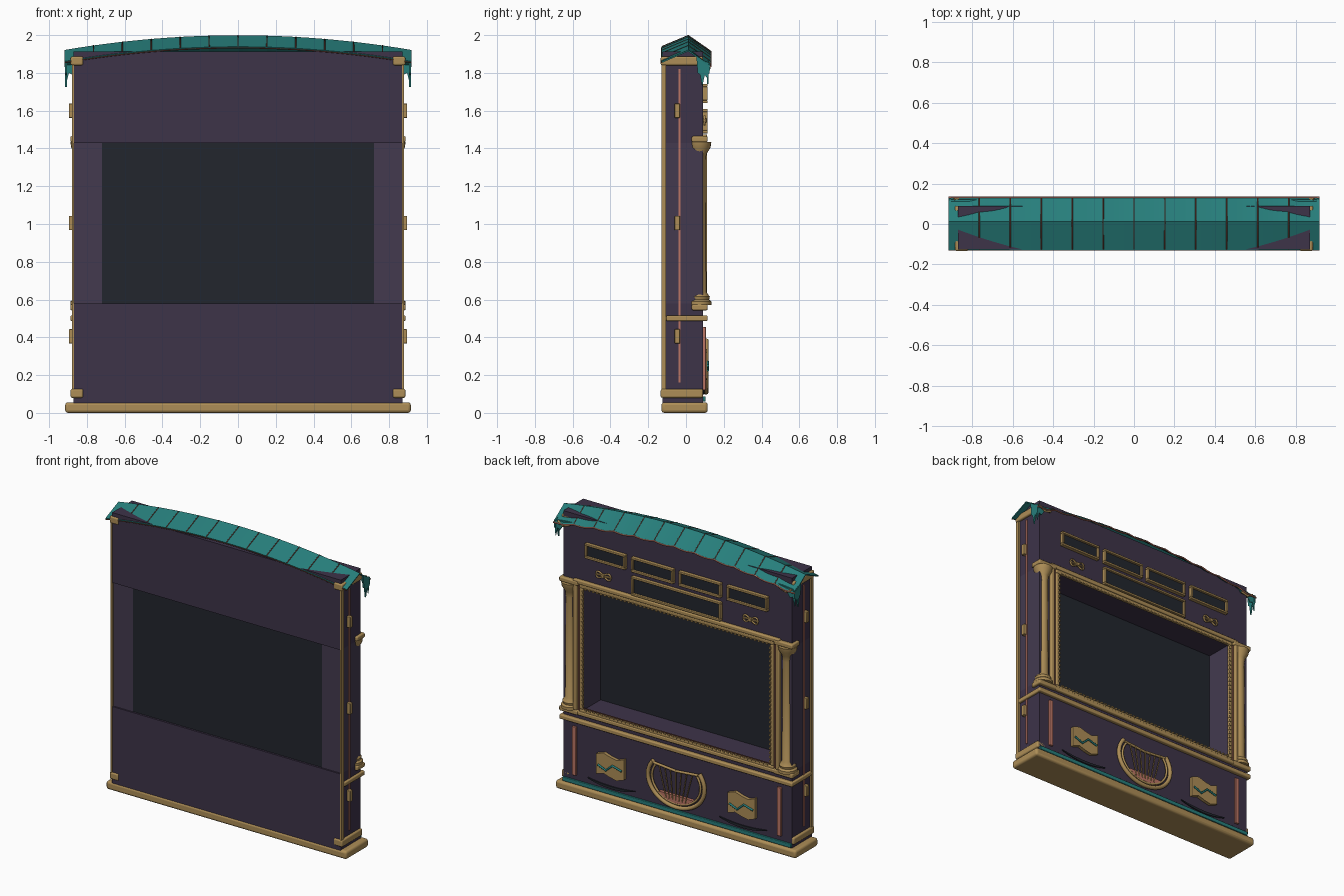
import bpy, bmesh, math
from mathutils import Vector

cube = bpy.data.objects.get("Cube")
if cube:
    bpy.data.objects.remove(cube, do_unlink=True)


def material(name, r, g, b):
    m = bpy.data.materials.new(name)
    m.use_nodes = True
    m.diffuse_color = (r, g, b, 1)
    m.node_tree.nodes["Principled BSDF"].inputs["Base Color"].default_value = (r, g, b, 1)
    return m


plum = material("plum_wood", .047, .033, .066)
light_plum = material("light_plum_wood", .056, .042, .078)
gold = material("antique_gold", .42, .27, .095)
teal = material("teal_cloth", .02, .21, .2)
copper = material("rose_copper", .5, .18, .13)
slate = material("dark_slate", .016, .019, .027)
bronze = material("dark_bronze", .13, .05, .035)


def finish(name, bm, mat, bevel=0, smooth=False):
    bmesh.ops.recalc_face_normals(bm, faces=bm.faces)
    me = bpy.data.meshes.new(name)
    bm.to_mesh(me)
    bm.free()
    me.materials.append(mat)
    ob = bpy.data.objects.new(name, me)
    bpy.context.collection.objects.link(ob)
    if bevel:
        mod = ob.modifiers.new("bevel", "BEVEL")
        mod.width, mod.segments = bevel, 3
    if smooth or bevel:
        bpy.ops.object.select_all(action="DESELECT")
        ob.select_set(True)
        bpy.context.view_layer.objects.active = ob
        bpy.ops.object.shade_smooth_by_angle(angle=math.radians(40))
    return ob


def boxes(name, spans, mat, bevel=0):
    """Each span is x0, x1, y0, y1, z0, z1."""
    bm = bmesh.new()
    for x0, x1, y0, y1, z0, z1 in spans:
        vs = bmesh.ops.create_cube(bm, size=1)["verts"]
        for v in vs:
            v.co = ((x0 + x1) / 2 + v.co.x * (x1 - x0), (y0 + y1) / 2 + v.co.y * (y1 - y0),
                    (z0 + z1) / 2 + v.co.z * (z1 - z0))
    return finish(name, bm, mat, bevel)


def plate(name, pts, axis, a, b, mat):
    """Extruded outline: axis 'y' takes (x, z) points, axis 'x' takes (y, z)."""
    bm = bmesh.new()
    vs = [bm.verts.new((p, a, q) if axis == "y" else (a, p, q)) for p, q in pts]
    face = bm.faces.new(vs)
    new = bmesh.ops.extrude_face_region(bm, geom=[face])["geom"]
    step = Vector((0, b - a, 0) if axis == "y" else (b - a, 0, 0))
    bmesh.ops.translate(bm, vec=step, verts=[g for g in new if isinstance(g, bmesh.types.BMVert)])
    return finish(name, bm, mat)


def tubes(name, paths, radius, mat, cyclic=False):
    cu = bpy.data.curves.new(name, "CURVE")
    cu.dimensions = "3D"
    cu.bevel_depth, cu.bevel_resolution, cu.use_fill_caps = radius, 2, True
    for path in paths:
        sp = cu.splines.new("POLY")
        sp.points.add(len(path) - 1)
        sp.use_cyclic_u = cyclic
        for p, co in zip(sp.points, path):
            p.co = (*co, 1)
    cu.materials.append(mat)
    ob = bpy.data.objects.new(name, cu)
    bpy.context.collection.objects.link(ob)
    return ob


def lathe(name, profile, x, y, mat):
    bm = bmesh.new()
    vs = [bm.verts.new((x + r, y, z)) for r, z in profile]
    es = [bm.edges.new(e) for e in zip(vs, vs[1:])]
    bmesh.ops.spin(bm, geom=vs + es, cent=(x, y, 0), axis=(0, 0, 1), angle=math.tau, steps=20)
    bmesh.ops.remove_doubles(bm, verts=bm.verts, dist=.0001)
    return finish(name, bm, mat, smooth=True)


def frame(name, cx, hw, z0, z1, w, y0, y1, mat, bevel=.004):
    return boxes(name, [(cx - hw, cx + hw, y0, y1, z0, z0 + w), (cx - hw, cx + hw, y0, y1, z1 - w, z1),
                        (cx - hw, cx - hw + w, y0, y1, z0 + w, z1 - w),
                        (cx + hw - w, cx + hw, y0, y1, z0 + w, z1 - w)], mat, bevel)


# Cabinet and window
boxes("upper_cabinet", [(-.87, .87, -.125, .09, 1.43, 1.912)], plum)
boxes("lower_cabinet", [(-.87, .87, -.125, .09, .05, .578)], plum)
boxes("side_jambs", [(s * .795 - .075, s * .795 + .075, -.115, .09, .578, 1.43) for s in (-1, 1)], light_plum)
boxes("window_pane", [(-.722, .722, -.112, -.1, .576, 1.432)], slate)
boxes("plinth", [(-.915, .915, -.13, .115, 0, .056)], gold, .015)
boxes("teal_skirting", [(-.87, .87, .09, .104, .06, .088)], teal, .004)
boxes("waist_moulding", [(-.887, .887, .085, .115, .486, .516)]
      + [(s * .877 - .01, s * .877 + .01, -.105, .1, .486, .516) for s in (-1, 1)], gold, .007)

# Side trim, mirrored
for s, side in ((1, "left"), (-1, "right")):
    def mirrored(x0, x1, *rest):
        return (min(s * x0, s * x1), max(s * x0, s * x1), *rest)
    boxes(side + "_corner_strip", [mirrored(.868, .88, -.13, -.105, .1, 1.86)], gold)
    boxes(side + "_corner_blocks", [mirrored(.82, .886, -.134, .09, z, z + .047) for z in (.08, 1.84)], gold, .009)
    boxes(side + "_side_inlay", [mirrored(.868, .876, -.04, -.028, .16, 1.82)], copper)
    boxes(side + "_side_clips", [mirrored(.868, .896, -.06, -.032, z - .038, z + .038)
                                 for z in (.405, 1.005, 1.6)], gold, .004)
    boxes(side + "_column_blocks", [mirrored(.745, .888, .03, .115, z, z + .032)
                                    for z in (.543, 1.433)], gold, .008)
    lathe(side + "_column", [(0, .57), (.062, .57), (.062, .59), (.05, .6), (.054, .615), (.036, .64),
                             (.031, 1.33), (.036, 1.37), (.058, 1.405), (.062, 1.433), (0, 1.433)],
          s * .825, .072, gold)
    boxes(side + "_copper_bar", [mirrored(.765, .795, .09, .106, .12, .455)], copper, .004)

# Layered frame around the window
frame("outer_frame", 0, .785, .545, 1.475, .028, .085, .112, gold, .007)
frame("frame_gap", 0, .76, .57, 1.45, .025, .085, .095, bronze, 0)
frame("inner_frame", 0, .738, .563, 1.447, .026, .085, .106, gold, .006)
beads = [(x * .03 - .008, x * .03 + .008, .1, .112, z, z + .01) for x in range(-23, 24) for z in (.585, 1.418)]
beads += [(s * .716 - .006, s * .716 + .006, .1, .112, .61 + i * .03, .626 + i * .03)
          for i in range(27) for s in (-1, 1)]
boxes("frame_dentils", beads, gold)

# Name panels above the window
for i, (cx, hw, z0, z1) in enumerate([(.54, .155, 1.64, 1.742), (.18, .16, 1.64, 1.742), (-.18, .16, 1.64, 1.742),
                                      (-.54, .155, 1.64, 1.742), (0, .34, 1.48, 1.61)]):
    frame(f"panel_frame_{i}", cx, hw, z0, z1, .015, .088, .115, gold)
    boxes(f"panel_field_{i}", [(cx - hw + .01, cx + hw - .01, .088, .1, z0 + .01, z1 - .01)], slate)

# Bow ornaments beside the wide panel
steps = [math.tau * i / 32 for i in range(32)]
for s, side in ((1, "left"), (-1, "right")):
    cx = s * .56
    tubes(side + "_bow_ornament", [[(cx + .055 * math.sin(t), .098, 1.548 + .022 * math.sin(2 * t)) for t in steps]],
          .006, gold, True)
    boxes(side + "_bow_bar", [(cx - .06, cx + .06, .09, .104, 1.543, 1.553),
                              (cx - .012, cx + .012, .09, .11, 1.536, 1.56)], gold, .003)

# Parchment charts with a teal route, and dark swags under them
for s, side in ((1, "left"), (-1, "right")):
    cx = s * .5
    xs = [-.105, -.05, .0, .05, .105]
    wave = [.008, -.012, -.002, .014, -.004]
    outline = [(cx + x, .325 + w) for x, w in zip(xs, wave)]
    outline += [(cx + x, .185 + w) for x, w in reversed(list(zip(xs, wave)))]
    plate(side + "_chart", outline, "y", .09, .112, gold)
    tubes(side + "_chart_route", [[(cx + .09, .115, .25), (cx + .03, .115, .225), (cx - .02, .115, .27),
                                   (cx - .09, .115, .25)]], .007, teal)
    arc = [(cx + .18 * k / 8, .13 - .015 * (1 - (k / 8) ** 2)) for k in range(-8, 9)]
    plate(side + "_dark_swag", arc + [(x, z - .018 + .4 * abs(x - cx) ** 2) for x, z in reversed(arc)],
          "y", .09, .097, slate)

# Lyre in the middle of the lower cabinet
arc = [math.radians(-215 + 250 * i / 30) for i in range(31)]
for name, k, r in (("lyre_outer_arm", 1, .014), ("lyre_inner_arm", .86, .008)):
    tubes(name, [[(.215 * k * math.cos(a), .106, .285 + .175 * k * math.sin(a)) for a in arc]], r, gold)
tubes("lyre_crossbar", [[(-.17, .108, .375), (0, .108, .36), (.17, .108, .375)]], .009, gold)
tubes("lyre_strings", [[(.042 * i, .112, .365), (.024 * i, .112, .16)] for i in range(-3, 4)], .004, gold)
bowl = [math.radians(180 + 180 * i / 16) for i in range(17)]
plate("lyre_sound_bowl", [(.13 * math.cos(a), .19 + .06 * math.sin(a)) for a in bowl], "y", .09, .112, copper)


# Arched cloth roof
def ridge(x):
    return 1.995 - .078 * (x / .92) ** 2


def scallop(x):
    return ridge(x) - .082 - .01 * abs(math.sin(x * math.pi / .153))


bm = bmesh.new()
rows = []
for i in range(73):
    x = -.918 + 1.836 * i / 72
    rows.append([bm.verts.new(c) for c in ((x, -.128, ridge(x) - .06), (x, .012, ridge(x)), (x, .128, scallop(x)))])
for p, q in zip(rows, rows[1:]):
    for j in (0, 1):
        bm.faces.new((p[j], q[j], q[j + 1], p[j + 1]))
roof = finish("cloth_roof", bm, teal)
mod = roof.modifiers.new("thickness", "SOLIDIFY")
mod.thickness, mod.offset = .008, 0

# Roof ribs and eave trim
tubes("roof_ribs", [[(x, -.126, ridge(x) - .056), (x, .012, ridge(x) + .002), (x, .126, ridge(x) - .078)]
                    for x in [.153 * i for i in range(-5, 6)]], .004, bronze)
line = [-.918 + 1.836 * i / 72 for i in range(73)]
tubes("back_eave_trim", [[(x, .13, scallop(x)) for x in line]], .005, copper)
tubes("front_eave_trim", [[(x, -.129, ridge(x) - .063) for x in line]], .003, bronze)

# Hanging drapes at the back corners
for s, side in ((1, "left"), (-1, "right")):
    plate(side + "_side_drape", [(.055, 1.885), (.128, 1.85), (.125, 1.8), (.108, 1.775), (.1, 1.79), (.085, 1.725),
                                 (.075, 1.79), (.062, 1.8)], "x", s * .905, s * .915, teal)
    plate(side + "_back_drape", [(s * .915, 1.85), (s * .78, 1.865), (s * .8, 1.835), (s * .85, 1.83),
                                 (s * .875, 1.79), (s * .895, 1.8), (s * .91, 1.74)], "y", .112, .12, teal)
    tubes(side + "_drape_tassel", [[(s * .8, .122, 1.84), (s * .85, .124, 1.825), (s * .89, .122, 1.85)]],
          .007, gold)
